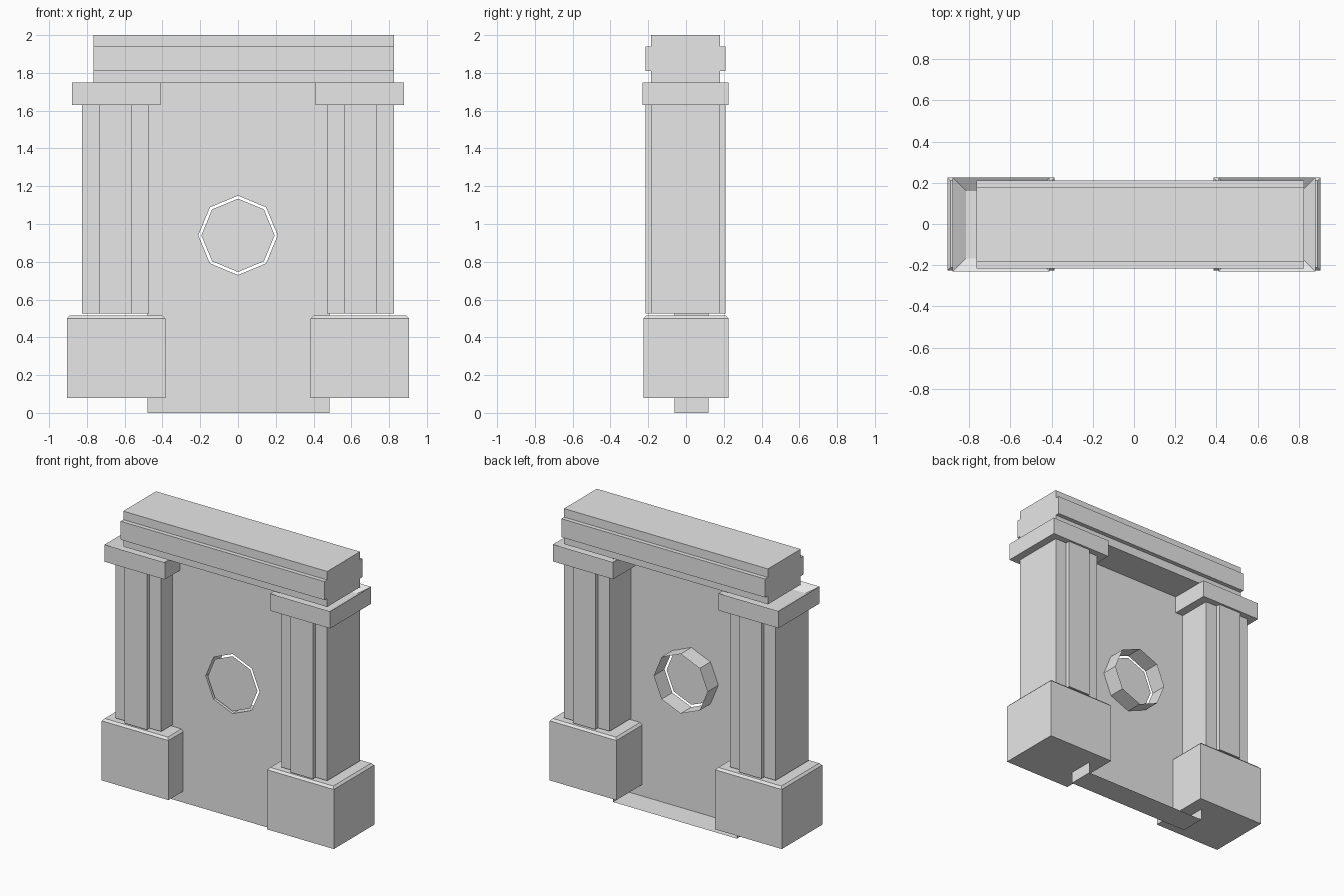
import bpy, bmesh, math

if "Cube" in bpy.data.objects:
    bpy.data.objects.remove(bpy.data.objects["Cube"])

stone = bpy.data.materials.new("grey stone")
stone.diffuse_color = (0.8, 0.8, 0.8, 1)
stone.use_nodes = True
stone.node_tree.nodes["Principled BSDF"].inputs["Base Color"].default_value = stone.diffuse_color


def finish(bm, name):
    mesh = bpy.data.meshes.new(name)
    bm.to_mesh(mesh)
    bm.free()
    mesh.materials.append(stone)
    ob = bpy.data.objects.new(name, mesh)
    bpy.context.collection.objects.link(ob)
    return ob


def box(name, x, y, z, inset=0, rise=0):
    """Box between ranges; optionally inset its top face and shift it in z."""
    bm = bmesh.new()
    bmesh.ops.create_cube(bm, size=1)
    for v in bm.verts:
        v.co = [r[0] + (c + 0.5) * (r[1] - r[0]) for c, r in zip(v.co, (x, y, z))]
    if inset:
        top = max(bm.faces, key=lambda f: f.calc_center_median().z)
        bmesh.ops.inset_region(bm, faces=[top], thickness=inset)
        for v in top.verts:
            v.co.z += rise
    return finish(bm, name)


def octagon(radius, y):
    return [(radius * math.sin(i * math.pi / 4), y,
             0.94 + radius * math.cos(i * math.pi / 4)) for i in range(8)]


# Mirrored pillars: pedestal, shaft, raised strips, capital
for s, side in ((-1, "left"), (1, "right")):
    def span(a, b):
        return tuple(sorted((s * a, s * b)))
    box(side + "_pedestal", span(0.385, 0.905), (-0.225, 0.225), (0.08, 0.5), 0.02, 0.015)
    box(side + "_shaft", span(0.47, 0.825), (-0.185, 0.18), (0.525, 1.63))
    box(side + "_front_strip", span(0.56, 0.735), (-0.215, -0.18), (0.525, 1.63))
    box(side + "_back_strip", span(0.56, 0.735), (0.175, 0.21), (0.525, 1.63))
    box(side + "_capital", span(0.41, 0.88), (-0.23, 0.225), (1.63, 1.75), 0.09, -0.04)

# Beam across the top with a projecting band
box("beam", (-0.765, 0.825), (-0.185, 0.18), (1.75, 2.0))
box("beam_band", (-0.765, 0.825), (-0.215, 0.21), (1.81, 1.94))

# Thin wall with an octagonal opening; its borders fold backwards
bm = bmesh.new()
FRONT = -0.06
outline = [(-0.48, FRONT, 0), (0.485, FRONT, 0), (0.485, FRONT, 1.75), (-0.48, FRONT, 1.75)]
for points, depth in ((outline, 0.18), (octagon(0.21, FRONT), 0.12)):
    front = [bm.verts.new(p) for p in points]
    back = [bm.verts.new((p[0], p[1] + depth, p[2])) for p in points]
    for i in range(len(points)):
        j = (i + 1) % len(points)
        bm.faces.new((front[i], back[i], back[j], front[j]))
rim = [e for e in bm.edges if all(abs(v.co.y - FRONT) < 1e-5 for v in e.verts)]
bmesh.ops.triangle_fill(bm, edges=rim, use_beauty=True, use_dissolve=False, normal=(0, -1, 0))
bmesh.ops.recalc_face_normals(bm, faces=bm.faces)
finish(bm, "wall")

# Loose octagonal disc filling the opening
bm = bmesh.new()
bm.faces.new([bm.verts.new(p) for p in octagon(0.194, FRONT)])
bmesh.ops.recalc_face_normals(bm, faces=bm.faces)
if bm.faces[:][0].normal.y > 0:
    bmesh.ops.reverse_faces(bm, faces=bm.faces)
finish(bm, "disc")
